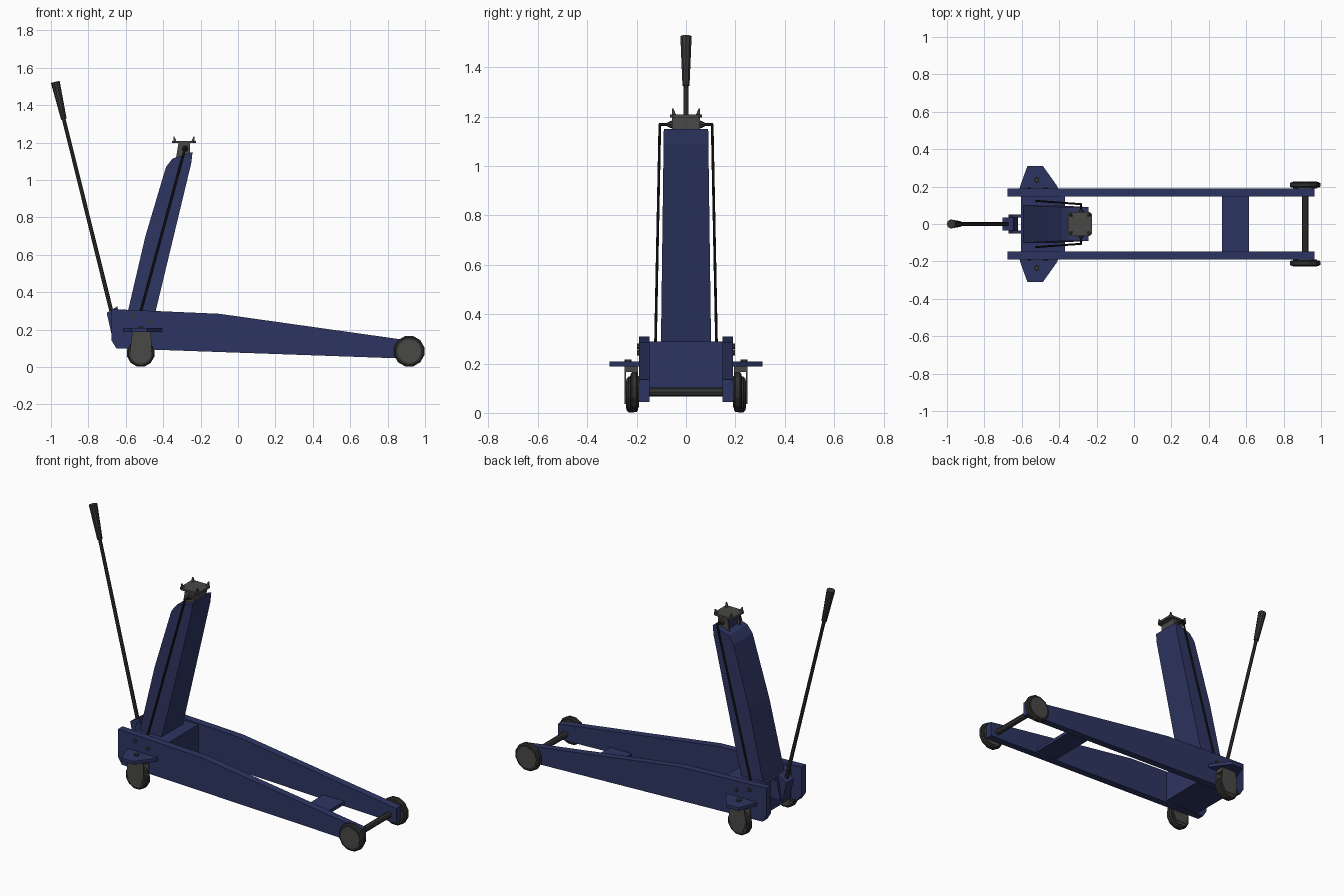
import bpy, bmesh, math
from mathutils import Vector

if "Cube" in bpy.data.objects:
    bpy.data.objects.remove(bpy.data.objects["Cube"])


def material(name, c):
    m = bpy.data.materials.new(name)
    m.diffuse_color = (*c, 1)
    m.use_nodes = True
    m.node_tree.nodes["Principled BSDF"].inputs["Base Color"].default_value = m.diffuse_color
    return m


BLUE = material("navy paint", (0.027, 0.036, 0.122))
TYRE = material("dark rubber", (0.027, 0.027, 0.026))
GREY = material("grey metal", (0.065, 0.065, 0.063))
STEEL = material("dark steel", (0.036, 0.036, 0.034))
BLACK = material("black rod", (0.012, 0.012, 0.012))


def finish(name, bm, mat):
    bmesh.ops.recalc_face_normals(bm, faces=bm.faces)
    me = bpy.data.meshes.new(name)
    bm.to_mesh(me)
    bm.free()
    me.materials.append(mat)
    ob = bpy.data.objects.new(name, me)
    bpy.context.collection.objects.link(ob)
    return ob


def prism(name, pts, a, b, mat, axis='Y'):
    """Extrude a profile: XZ profile along Y, or XY profile along Z."""
    bm = bmesh.new()
    put = (lambda p, d: (p[0], d, p[1])) if axis == 'Y' else (lambda p, d: (p[0], p[1], d))
    lo = [bm.verts.new(put(p, a)) for p in pts]
    hi = [bm.verts.new(put(p, b)) for p in pts]
    bm.faces.new(lo)
    bm.faces.new(hi[::-1])
    n = len(pts)
    for i in range(n):
        j = (i + 1) % n
        bm.faces.new((lo[i], lo[j], hi[j], hi[i]))
    return finish(name, bm, mat)


def box(name, x0, x1, y0, y1, z0, z1, mat):
    return prism(name, [(x0, z0), (x1, z0), (x1, z1), (x0, z1)], y0, y1, mat)


def rod(name, p, q, r1, r2, n, mat):
    p, q = Vector(p), Vector(q)
    d = q - p
    bm = bmesh.new()
    bmesh.ops.create_cone(bm, cap_ends=True, segments=n, radius1=r1, radius2=r2, depth=d.length)
    m = d.to_track_quat('Z', 'Y').to_matrix().to_4x4()
    m.translation = (p + q) / 2
    bm.transform(m)
    return finish(name, bm, mat)


def wheel(name, x, z, r, y0, y1, n=12):
    """Tyre with chamfered shoulders, and a grey hub disc on both sides."""
    bm = bmesh.new()
    w = y1 - y0
    rings = []
    for y, k in ((y0, 0.9), (y0 + w * 0.2, 1), (y1 - w * 0.2, 1), (y1, 0.9)):
        rings.append([bm.verts.new((x + r * k * math.cos(2 * math.pi * (i + .5) / n), y,
                                    z + r * k * math.sin(2 * math.pi * (i + .5) / n))) for i in range(n)])
    for a, b in zip(rings, rings[1:]):
        for i in range(n):
            j = (i + 1) % n
            bm.faces.new((a[i], a[j], b[j], b[i]))
    bm.faces.new(rings[0])
    bm.faces.new(rings[-1])
    finish(name + "_tyre", bm, TYRE)
    rod(name + "_hub", (x, y0 - 0.003, z), (x, y1 + 0.003, z), r * 0.76, r * 0.76, n, GREY)


# Side frame plates, casters, wheels and bolts on both sides
frame = [(-0.675, 0.31), (-0.1, 0.285), (0.965, 0.135), (0.965, 0.045),
         (0.85, 0.047), (-0.65, 0.10), (-0.675, 0.14)]
fork = [(-0.565, 0.19), (-0.465, 0.19), (-0.462, 0.09), (-0.485, 0.035),
        (-0.555, 0.035), (-0.578, 0.09)]
for s, side in ((-1, "right"), (1, "left")):
    def ys(a, b):
        return min(s * a, s * b), max(s * a, s * b)
    prism(side + "_frame_plate", frame, *ys(0.147, 0.191), BLUE)
    wheel(side + "_front_wheel", 0.915, 0.085, 0.084, *ys(0.194, 0.224))
    # caster mounting plate
    prism(side + "_caster_mount", [(-0.613, s * 0.185), (-0.608, s * 0.205), (-0.57, s * 0.31),
                                   (-0.487, s * 0.31), (-0.412, s * 0.205), (-0.405, s * 0.185)],
          0.188, 0.208, BLUE, 'Z')
    wheel(side + "_caster", -0.52, 0.075, 0.075, *ys(0.203, 0.24))
    for k, (a, b) in enumerate(((0.194, 0.199), (0.244, 0.249))):
        prism(f"{side}_caster_fork_{k}", fork, *ys(a, b), GREY)
    box(side + "_caster_crown", -0.565, -0.465, *ys(0.194, 0.249), 0.165, 0.19, GREY)
    rod(side + "_caster_bolt", (-0.52, s * 0.235, 0.2), (-0.52, s * 0.235, 0.217), 0.016, 0.014, 6, STEEL)
    for k, (x, z) in enumerate(((-0.56, 0.27), (-0.473, 0.245))):
        rod(f"{side}_frame_bolt_{k}", (x, s * 0.185, z), (x, s * 0.198, z), 0.012, 0.012, 6, STEEL)
    # levelling rod beside the arm
    rod(side + "_link_rod", (-0.53, s * 0.124, 0.26), (-0.283, s * 0.106, 1.17), 0.006, 0.006, 6, BLACK)
    # handle socket cheeks
    prism(side + "_socket_cheek", [(-0.67, 0.18), (-0.59, 0.18), (-0.59, 0.285), (-0.65, 0.30)],
          *ys(0.035, 0.052), BLUE)

# Cross members
box("rear_block", -0.605, -0.37, -0.147, 0.147, 0.10, 0.29, BLUE)
box("front_cross_plate", 0.47, 0.615, -0.147, 0.147, 0.066, 0.086, BLUE)
rod("front_axle", (0.915, -0.2, 0.085), (0.915, 0.2, 0.085), 0.018, 0.018, 8, STEEL)

# Lift arm, narrowing towards the top
arm = prism("lift_arm", [(-0.60, 0.25), (-0.495, 0.70), (-0.385, 1.07), (-0.35, 1.115),
                         (-0.243, 1.15), (-0.25, 1.09), (-0.452, 0.25)], -1, 1, BLUE)
for v in arm.data.vertices:
    v.co.y *= 0.102 - 0.012 * (v.co.z - 0.25) / 0.9

# Saddle, its bracket and the cross pin
box("saddle_neck", -0.315, -0.265, -0.045, 0.045, 1.10, 1.195, BLUE)
for s in (-1, 1):
    prism("saddle_bracket", [(-0.333, 1.11), (-0.262, 1.13), (-0.258, 1.2), (-0.318, 1.2)],
          s * 0.046, s * 0.056, GREY)
box("saddle_bracket_front", -0.264, -0.256, -0.056, 0.056, 1.14, 1.2, GREY)
rod("saddle_pin", (-0.283, -0.11, 1.168), (-0.283, 0.11, 1.168), 0.007, 0.007, 6, BLACK)
for s in (-1, 1):
    rod("pin_collar", (-0.283, s * 0.055, 1.168), (-0.283, s * 0.075, 1.168), 0.017, 0.009, 8, STEEL)
cx, h, c = -0.289, 0.064, 0.012
prism("saddle_plate", [(cx - h, -h + c), (cx - h + c, -h), (cx + h - c, -h), (cx + h, -h + c),
                       (cx + h, h - c), (cx + h - c, h), (cx - h + c, h), (cx - h, h - c)],
      1.197, 1.209, GREY, 'Z')
for sx in (-1, 1):
    for sy in (-1, 1):
        rod("saddle_tooth", (cx + sx * 0.048, sy * 0.048, 1.205),
            (cx + sx * 0.054, sy * 0.054, 1.232), 0.011, 0.004, 4, GREY)

# Handle socket, shaft and grip
prism("handle_socket", [(-0.675, 0.17), (-0.62, 0.19), (-0.645, 0.325), (-0.702, 0.29)],
      -0.036, 0.036, BLUE)
rod("handle_shaft", (-0.665, 0, 0.25), (-0.935, 0, 1.34), 0.011, 0.010, 8, STEEL)
rod("handle_grip", (-0.931, 0, 1.325), (-0.977, 0, 1.525), 0.015, 0.024, 10, STEEL)
